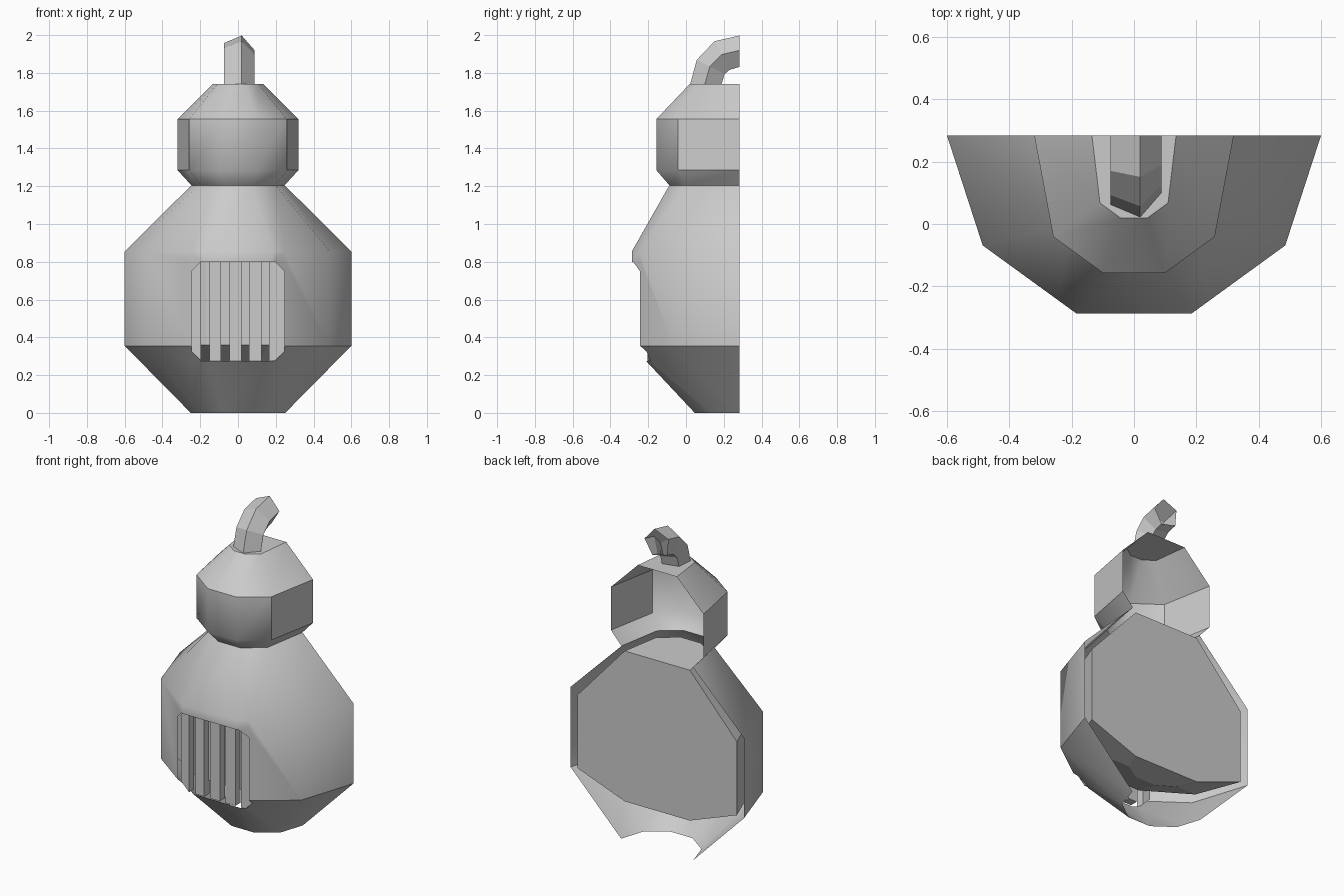
import bpy, bmesh, math
from mathutils import Vector

if "Cube" in bpy.data.objects:
    bpy.data.objects.remove(bpy.data.objects["Cube"])

BACK = 0.284  # flat open back of the half model

grey = bpy.data.materials.new("plain_grey")
grey.diffuse_color = (0.6, 0.6, 0.6, 1)
grey.use_nodes = True
grey.node_tree.nodes["Principled BSDF"].inputs["Base Color"].default_value = grey.diffuse_color


def finish(bm, name, smooth=False):
    mesh = bpy.data.meshes.new(name)
    for f in bm.faces:
        f.smooth = smooth
    bm.to_mesh(mesh)
    bm.free()
    mesh.materials.append(grey)
    ob = bpy.data.objects.new(name, mesh)
    bpy.context.collection.objects.link(ob)
    return ob


def half_ring(bm, r, z, push=0.0, depth=1.0):
    """Half of a ten-sided ring; push moves the front vertices forward."""
    ring = []
    for i in range(6):
        a = math.pi * i / 5
        y = BACK if i in (0, 5) else BACK - push - r * depth * math.sin(a)
        ring.append(bm.verts.new((-r * math.cos(a), y, z)))
    return ring


def loft(bm, rings, closed=False):
    n = len(rings[0])
    for a, b in zip(rings, rings[1:]):
        for i in range(n if closed else n - 1):
            j = (i + 1) % n
            bm.faces.new((a[i], a[j], b[j], b[i]))


# Outer shell: body and head, open at the back and bottom
bm = bmesh.new()
profile = [(0.25, 0, 0), (0.6, 0.355, 0), (0.6, 0.855, 0), (0.247, 1.205, 0.137),
           (0.32, 1.285, 0.137), (0.32, 1.555, 0.137), (0.135, 1.74, 0.137)]
rings = [half_ring(bm, *p) for p in profile]
loft(bm, rings)
bm.faces.new(rings[-1])

# Eight-sided window cut through the front of the body
W, Z0, Z1, C = 0.245, 0.275, 0.80, 0.05
planes = [((W, 0, 0), (1, 0, 0)), ((-W, 0, 0), (-1, 0, 0)),
          ((0, 0, Z1), (0, 0, 1)), ((0, 0, Z0), (0, 0, -1))]
for s in (1, -1):
    planes += [((s * W, 0, Z1 - C), (s, 0, 1)), ((s * W, 0, Z0 + C), (s, 0, -1))]
inside = [f for f in bm.faces if f.calc_center_median().z < 0.9
          and f.calc_center_median().y < 0.2]
for co, no in planes:
    co, no = Vector(co), Vector(no)
    geom = set(inside)
    for f in inside:
        geom.update(f.edges)
        geom.update(f.verts)
    res = bmesh.ops.bisect_plane(bm, geom=list(geom), plane_co=co, plane_no=no, dist=1e-5)
    faces = {g for g in res["geom"] if isinstance(g, bmesh.types.BMFace)}
    inside = [f for f in faces if (f.calc_center_median() - co).dot(no) < 0]
bmesh.ops.delete(bm, geom=inside, context='FACES')

# Crisp edges at the base, neck, brow, cap and flat head sides
for e in bm.edges:
    za, zb = (v.co.z for v in e.verts)
    for z in (0.355, 1.205, 1.555, 1.74):
        if abs(za - z) < 1e-3 and abs(zb - z) < 1e-3:
            e.smooth = False
for f in bm.faces:
    c = f.calc_center_median()
    if 1.3 < c.z < 1.54 and abs(c.x) > 0.27:
        for e in f.edges:
            e.smooth = False
finish(bm, "outer_shell", True)

# Inner body with a flat back plate
bm = bmesh.new()
rings = [half_ring(bm, 0.225, 0.24, 0, 0.85), half_ring(bm, 0.55, 0.36, 0, 0.85),
         half_ring(bm, 0.55, 0.82, 0, 0.85), half_ring(bm, 0.225, 1.18, 0.12)]
loft(bm, rings)
bm.faces.new(rings[0][::-1])
bm.faces.new(rings[-1])
bm.faces.new([r[0] for r in rings] + [r[-1] for r in reversed(rings)])
bmesh.ops.recalc_face_normals(bm, faces=bm.faces[:])
finish(bm, "inner_body")

# Vertical window bars
bars = [(-0.25, -0.195), (-0.15, -0.09), (-0.045, 0.018), (0.058, 0.125), (0.165, 0.245)]
for n, (x0, x1) in enumerate(bars):
    bm = bmesh.new()
    bmesh.ops.create_cube(bm, size=1)
    for v in bm.verts:
        v.co = ((x0 + x1) / 2 + v.co.x * (x1 - x0), -0.18 + v.co.y * 0.05,
                0.545 + v.co.z * 0.54)
    # outer bars have their outside corners cut like the window
    if n in (0, 4):
        s = -1 if n == 0 else 1
        for nz, z in ((1, Z1 - C), (-1, Z0 + C)):
            res = bmesh.ops.bisect_plane(bm, geom=bm.verts[:] + bm.edges[:] + bm.faces[:],
                                         plane_co=(s * W, 0, z), plane_no=(s, 0, nz),
                                         clear_outer=True)
            cut = [g for g in res["geom_cut"] if isinstance(g, bmesh.types.BMEdge)]
            bmesh.ops.holes_fill(bm, edges=cut)
    finish(bm, f"window_bar_{n + 1}")

# Curved five-sided stem bending towards the back
bm = bmesh.new()
outer = [(0.02, 1.74), (0.055, 1.87), (0.15, 1.97), (BACK, 2.0)]
inner = [(0.195, 1.74), (0.21, 1.79), (0.235, 1.81), (BACK, 1.825)]
rings = []
for o, i in zip(outer, inner):
    ring = []
    for k in range(5):
        a = math.radians(13 + 72 * k)
        t = (1 - math.cos(a)) / 2
        ring.append(bm.verts.new((0.088 * math.sin(a), o[0] + (i[0] - o[0]) * t,
                                  o[1] + (i[1] - o[1]) * t)))
    rings.append(ring)
loft(bm, rings, True)
bmesh.ops.recalc_face_normals(bm, faces=bm.faces[:])
finish(bm, "stem")
